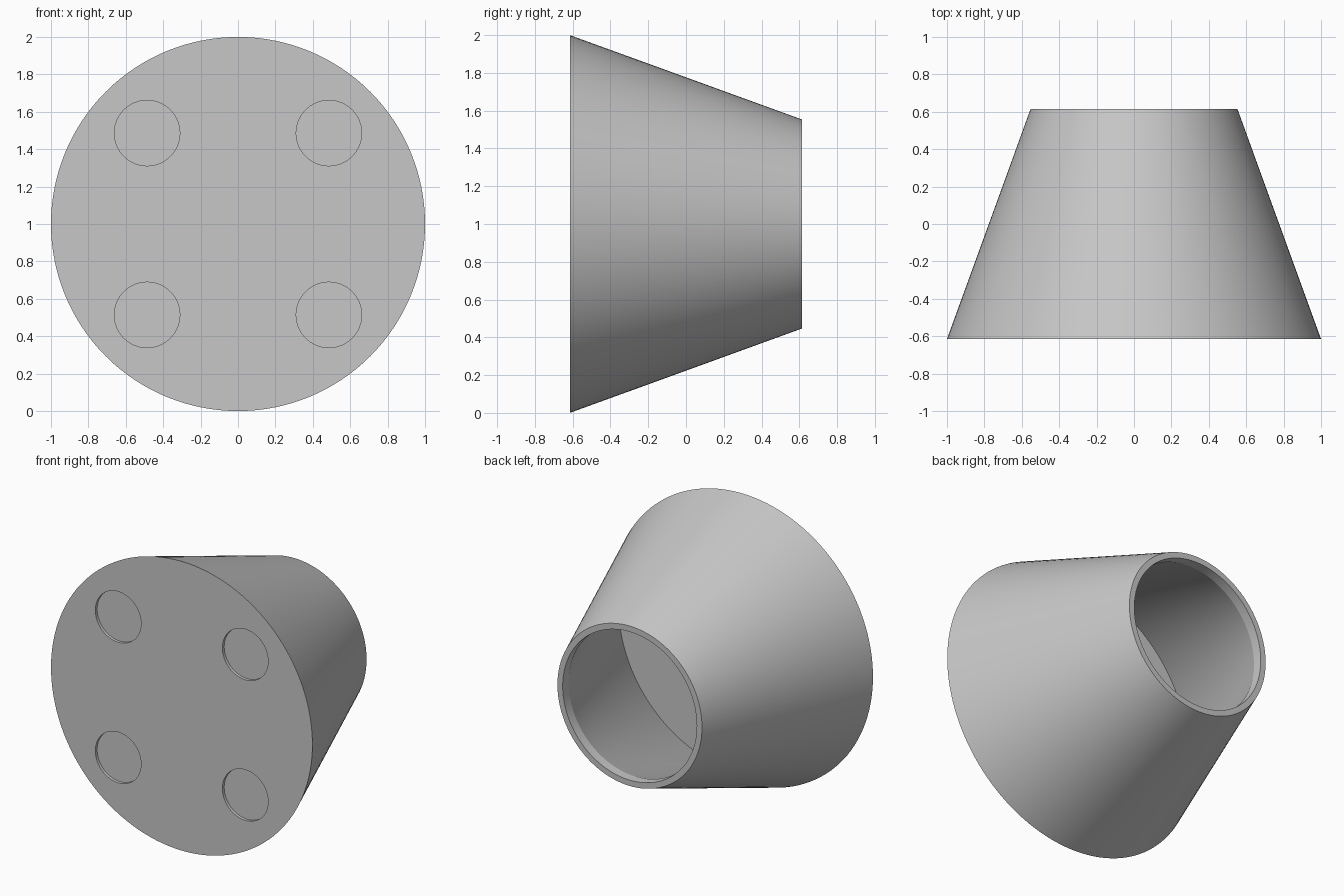
import bpy, bmesh, math
from mathutils import Matrix, Vector

cube = bpy.data.objects.get("Cube")
if cube:
    bpy.data.objects.remove(cube, do_unlink=True)

SEGMENTS = 128
HALF = 0.615            # half the length along y
CENTRE_Z = 1.0

grey = bpy.data.materials.new("plain grey")
grey.use_nodes = True
colour = (0.57, 0.57, 0.57, 1)
grey.diffuse_color = colour
grey.node_tree.nodes["Principled BSDF"].inputs["Base Color"].default_value = colour


def add_object(name, bm):
    bmesh.ops.recalc_face_normals(bm, faces=bm.faces)
    mesh = bpy.data.meshes.new(name)
    bm.to_mesh(mesh)
    bm.free()
    mesh.materials.append(grey)
    obj = bpy.data.objects.new(name, mesh)
    bpy.context.collection.objects.link(obj)
    return obj


def lathe(name, profile):
    """Turn (radius, y) points about the y axis and cap both ends."""
    bm = bmesh.new()
    rings = []
    for radius, y in profile:
        ring = []
        for i in range(SEGMENTS):
            a = math.tau * i / SEGMENTS
            ring.append(bm.verts.new((radius * math.cos(a), y,
                                      CENTRE_Z + radius * math.sin(a))))
        rings.append(ring)
    for r0, r1 in zip(rings, rings[1:]):
        for i in range(SEGMENTS):
            j = (i + 1) % SEGMENTS
            bm.faces.new((r0[i], r0[j], r1[j], r1[i]))
    bm.faces.new(rings[0])
    bm.faces.new(rings[-1])
    return add_object(name, bm)


# Hollow tapered cup: front plate, outer wall, rim, straight lip, inner wall, floor
cup = lathe("tapered_cup", [
    (1.0, -HALF),
    (0.553, HALF),
    (0.513, HALF),
    (0.513, HALF - 0.065),
    (0.912, -HALF + 0.05),
])

# Four shallow round recesses in the front plate
bm = bmesh.new()
for sx in (-1, 1):
    for sz in (-1, 1):
        place = (Matrix.Translation(Vector((sx * 0.486, -HALF, CENTRE_Z + sz * 0.486)))
                 @ Matrix.Rotation(math.pi / 2, 4, "X"))
        bmesh.ops.create_cone(bm, cap_ends=True, segments=64, radius1=0.175,
                              radius2=0.175, depth=0.04, matrix=place)
cutter = add_object("recess_cutter", bm)
cutter.hide_render = True

cut = cup.modifiers.new("recesses", "BOOLEAN")
cut.operation = "DIFFERENCE"
cut.solver = "EXACT"
cut.object = cutter

bpy.ops.object.select_all(action="DESELECT")
cup.select_set(True)
bpy.context.view_layer.objects.active = cup
bpy.ops.object.modifier_apply(modifier=cut.name)
bpy.data.objects.remove(cutter, do_unlink=True)
bpy.ops.object.shade_smooth_by_angle(angle=math.radians(15))
